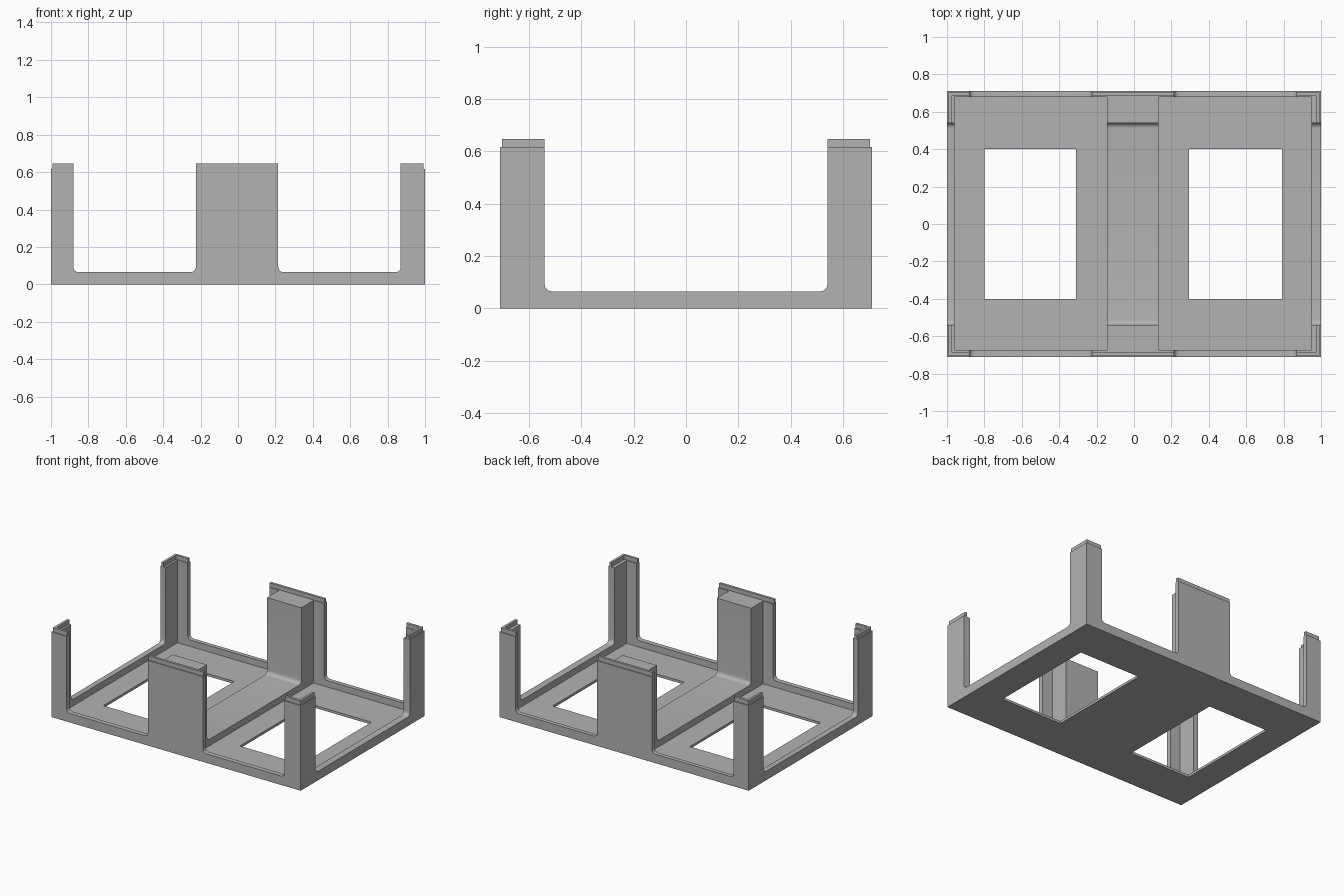
import bpy, bmesh, math
from mathutils import Vector

if "Cube" in bpy.data.objects:
    bpy.data.objects.remove(bpy.data.objects["Cube"], do_unlink=True)

grey = bpy.data.materials.new("plain grey")
grey.use_nodes = True
COLOUR = (0.45, 0.45, 0.45, 1)
grey.diffuse_color = COLOUR
grey.node_tree.nodes["Principled BSDF"].inputs["Base Color"].default_value = COLOUR

RIM, TOP, LIP_TOP, FLOOR = 0.065, 0.617, 0.647, 0.018
X0, X1, Y0, Y1 = -1, 1, -0.71, 0.71              # outer faces
IX0, IX1, IY0, IY1 = -0.96, 0.95, -0.675, 0.68   # inner faces


def finish(name, bm):
    bmesh.ops.recalc_face_normals(bm, faces=bm.faces)
    mesh = bpy.data.meshes.new(name)
    bm.to_mesh(mesh)
    bm.free()
    mesh.materials.append(grey)
    ob = bpy.data.objects.new(name, mesh)
    bpy.context.collection.objects.link(ob)
    bpy.context.view_layer.objects.active = ob
    ob.select_set(True)
    bpy.ops.object.shade_smooth_by_angle(angle=math.radians(35))
    ob.select_set(False)


def extrude(name, points, offset):
    """Solid prism from a flat outline."""
    bm = bmesh.new()
    face = bm.faces.new([bm.verts.new(p) for p in points])
    out = bmesh.ops.extrude_face_region(bm, geom=[face])
    moved = [v for v in out["geom"] if isinstance(v, bmesh.types.BMVert)]
    bmesh.ops.translate(bm, verts=moved, vec=Vector(offset))
    finish(name, bm)


def notched(start, end, gaps, top, r=0.028):
    """Upright outline with filleted gaps cut down to the rim."""
    pts = [(start, 0), (start, top)]
    for a, b in gaps:
        pts.append((a, top))
        for i in range(7):
            t = math.pi / 2 * i / 6
            pts.append((a + r - r * math.cos(t), RIM + r - r * math.sin(t)))
        for i in range(7):
            t = math.pi / 2 * i / 6
            pts.append((b - r + r * math.sin(t), RIM + r - r * math.cos(t)))
        pts.append((b, top))
    return pts + [(end, top), (end, 0)]


# Front and back walls, with corner arms and a wide centre plate
gaps = [(-0.88, -0.225), (0.215, 0.87)]
outline = notched(X0, X1, gaps, TOP)
extrude("front_wall", [(u, Y0, z) for u, z in outline], (0, IY0 - Y0, 0))
extrude("back_wall", [(u, IY1, z) for u, z in outline], (0, Y1 - IY1, 0))

# Side walls
outline = notched(IY0, IY1, [(-0.54, 0.54)], TOP)
extrude("right_wall", [(X0, u, z) for u, z in outline], (IX0 - X0, 0, 0))
extrude("left_wall", [(IX1, u, z) for u, z in outline], (X1 - IX1, 0, 0))

# Centre divider with a pillar at each end
extrude("centre_divider", [(-0.145, u, z) for u, z in outline], (0.275, 0, 0))

# Floor with two rectangular openings
bm = bmesh.new()
xs = [IX0, -0.80, -0.31, 0.295, 0.79, IX1]
ys = [IY0, -0.40, 0.40, IY1]
grid = [[bm.verts.new((x, y, 0)) for y in ys] for x in xs]
for i in range(5):
    for j in range(3):
        if not (i in (1, 3) and j == 1):
            bm.faces.new((grid[i][j], grid[i + 1][j], grid[i + 1][j + 1], grid[i][j + 1]))
out = bmesh.ops.extrude_face_region(bm, geom=bm.faces[:])
for v in out["geom"]:
    if isinstance(v, bmesh.types.BMVert):
        v.co.z = FLOOR
finish("floor", bm)

# Raised lips on the corner posts and centre plates
INSET, THICK = 0.007, 0.018
for sy, end in ((-1, "front"), (1, "back")):
    yo = sy * (Y1 - INSET)
    yi = yo - sy * THICK
    extrude(end + "_centre_lip",
            [(-0.225, yo, TOP), (0.215, yo, TOP), (0.215, yi, TOP), (-0.225, yi, TOP)],
            (0, 0, LIP_TOP - TOP))
    for sx, side, arm in ((-1, "right", -0.88), (1, "left", 0.87)):
        xo = sx * (X1 - INSET)
        xi = xo - sx * THICK
        ell = [(xo, yo), (arm, yo), (arm, yi), (xi, yi), (xi, sy * 0.54), (xo, sy * 0.54)]
        extrude(end + "_" + side + "_corner_lip", [(x, y, TOP) for x, y in ell],
                (0, 0, LIP_TOP - TOP))
